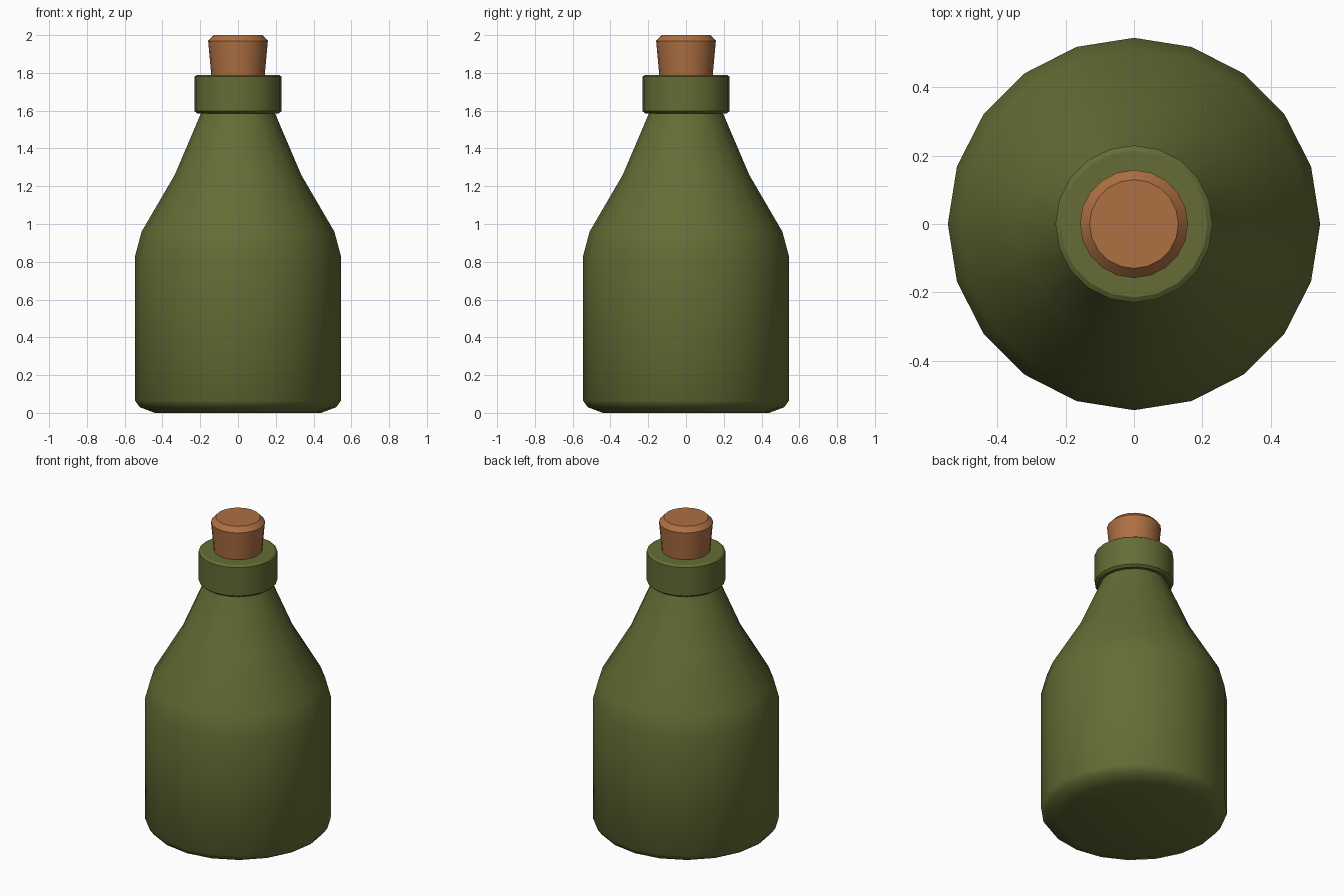
import bpy, bmesh, math

if "Cube" in bpy.data.objects:
    bpy.data.objects.remove(bpy.data.objects["Cube"])

SIDES = 20

def material(name, color):
    m = bpy.data.materials.new(name)
    m.diffuse_color = (*color, 1)
    m.use_nodes = True
    m.node_tree.nodes["Principled BSDF"].inputs["Base Color"].default_value = m.diffuse_color
    return m

def lathe(name, profile, mat, angle):
    """Revolve (radius, z) points around z and cap both ends."""
    bm = bmesh.new()
    rings = []
    for r, z in profile:
        rings.append([bm.verts.new((r * math.cos(a), r * math.sin(a), z))
                      for a in (2 * math.pi * i / SIDES for i in range(SIDES))])
    for low, high in zip(rings, rings[1:]):
        for i in range(SIDES):
            j = (i + 1) % SIDES
            bm.faces.new((low[i], low[j], high[j], high[i]))
    bm.faces.new(rings[0][::-1])
    bm.faces.new(rings[-1])
    mesh = bpy.data.meshes.new(name)
    bm.to_mesh(mesh)
    bm.free()
    ob = bpy.data.objects.new(name, mesh)
    bpy.context.collection.objects.link(ob)
    mesh.materials.append(mat)
    bpy.ops.object.select_all(action='DESELECT')
    ob.select_set(True)
    bpy.context.view_layer.objects.active = ob
    bpy.ops.object.shade_smooth_by_angle(angle=math.radians(angle))
    return ob

glass = material("green_glass", (0.13, 0.15, 0.035))
cork = material("cork", (0.42, 0.16, 0.055))

# Rounded base, straight wall, shoulder and tapering neck
lathe("bottle_body", [(0.44, 0), (0.52, 0.03), (0.545, 0.065), (0.545, 0.83),
                      (0.51, 0.96), (0.335, 1.26), (0.19, 1.60)], glass, 50)

# Lip collar with small chamfers
lathe("lip_collar", [(0.215, 1.585), (0.23, 1.597), (0.23, 1.78),
                     (0.215, 1.79)], glass, 30)

# Tapered stopper with chamfered top
lathe("cork_stopper", [(0.14, 1.77), (0.158, 1.97), (0.13, 2.0)], cork, 30)
